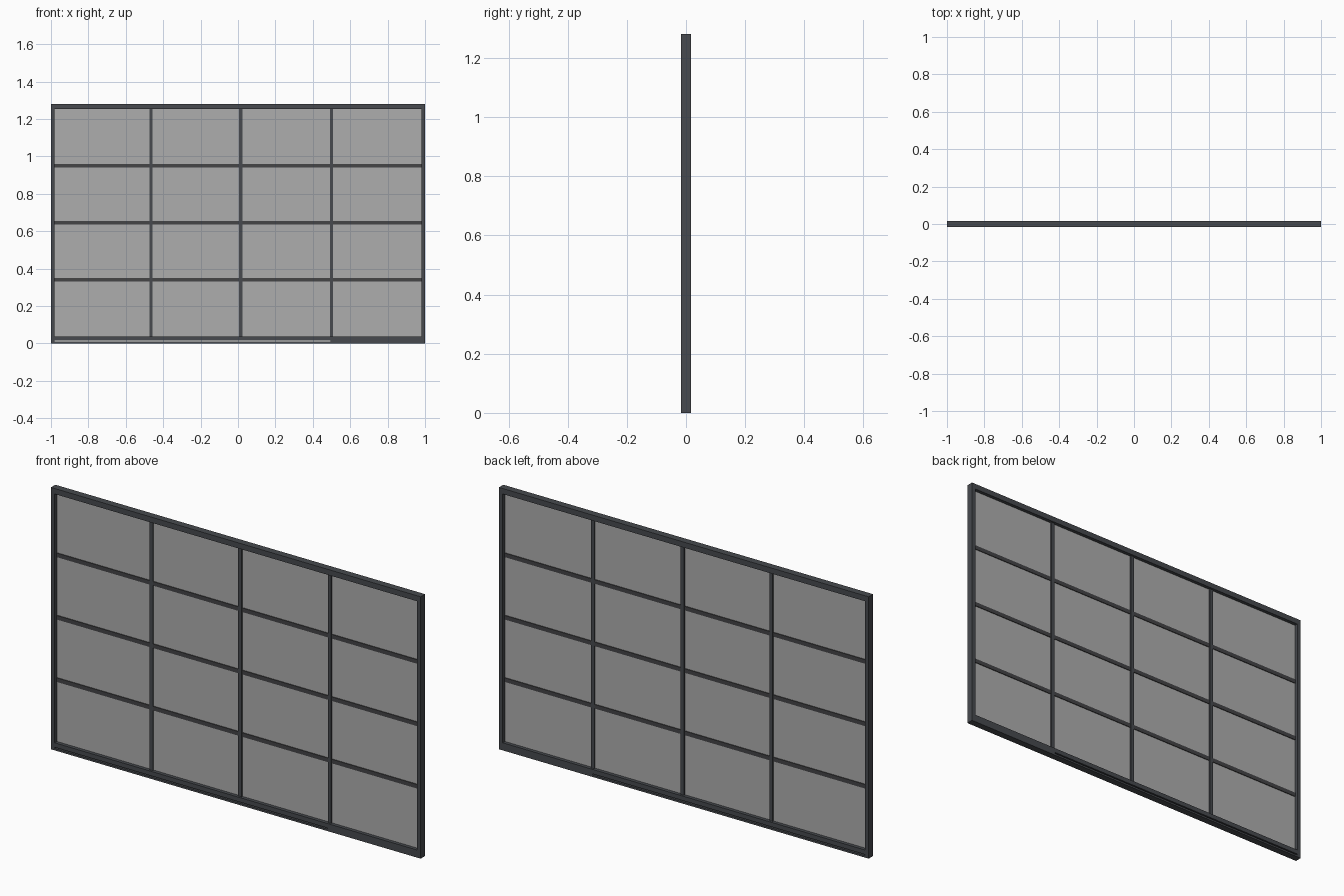
import bpy

if "Cube" in bpy.data.objects:
    bpy.data.objects.remove(bpy.data.objects["Cube"])


def material(name, r, g, b, a=1.0):
    m = bpy.data.materials.new(name)
    m.diffuse_color = (r, g, b, a)
    m.use_nodes = True
    m.node_tree.nodes["Principled BSDF"].inputs["Base Color"].default_value = m.diffuse_color
    return m


FRAME = material("dark slate frame", 0.063, 0.068, 0.077)
BAR = material("charcoal bars", 0.058, 0.058, 0.062)
GLASS = material("grey glass", 0.42, 0.42, 0.42, 0.75)


def box(name, x0, x1, y0, y1, z0, z1, mat):
    """Axis-aligned box between two corners."""
    v = [(x, y, z) for x in (x0, x1) for y in (y0, y1) for z in (z0, z1)]
    f = [(0, 1, 3, 2), (4, 6, 7, 5), (0, 4, 5, 1),
         (2, 3, 7, 6), (0, 2, 6, 4), (1, 5, 7, 3)]
    mesh = bpy.data.meshes.new(name)
    mesh.from_pydata(v, [], f)
    mesh.materials.append(mat)
    ob = bpy.data.objects.new(name, mesh)
    bpy.context.collection.objects.link(ob)
    return ob


D = 0.017      # half depth of the frame
H = 1.28       # overall height
POST = 0.02    # side post width

# Outer frame
box("left_post", -1, -1 + POST, -D, D, 0, H, FRAME)
box("right_post", 1 - POST, 1, -D, D, 0, H, FRAME)
box("top_rail", -1 + POST, 1 - POST, -D, D, H - 0.027, H, FRAME)
box("bottom_rail", -1 + POST, 1 - POST, -D, D, 0.015, 0.037, FRAME)

# Thin sill below the bottom rail, leaving a narrow slot
box("sill", -1 + POST, 1 - POST, -D, D, 0, 0.009, FRAME)
box("sill_block", 0.495, 1 - POST, -D, D, 0.009, 0.015, FRAME)

# Vertical and horizontal glazing bars
for i, x in enumerate((-0.465, 0.015, 0.5)):
    box(f"vertical_bar_{i + 1}", x - 0.009, x + 0.009, -0.007, 0.007,
        0.037, H - 0.027, FRAME)
for i, z in enumerate((0.34, 0.645, 0.95)):
    box(f"horizontal_bar_{i + 1}", -1 + POST, 1 - POST, -0.004, 0.004,
        z - 0.01, z + 0.01, BAR)

# Single glass sheet in the middle of the frame
mesh = bpy.data.meshes.new("glass_sheet")
gx, g0, g1 = 1 - POST, 0.037, H - 0.027
mesh.from_pydata([(-gx, 0, g0), (gx, 0, g0), (gx, 0, g1), (-gx, 0, g1)],
                 [], [(0, 1, 2, 3)])
mesh.materials.append(GLASS)
bpy.context.collection.objects.link(bpy.data.objects.new("glass_sheet", mesh))
